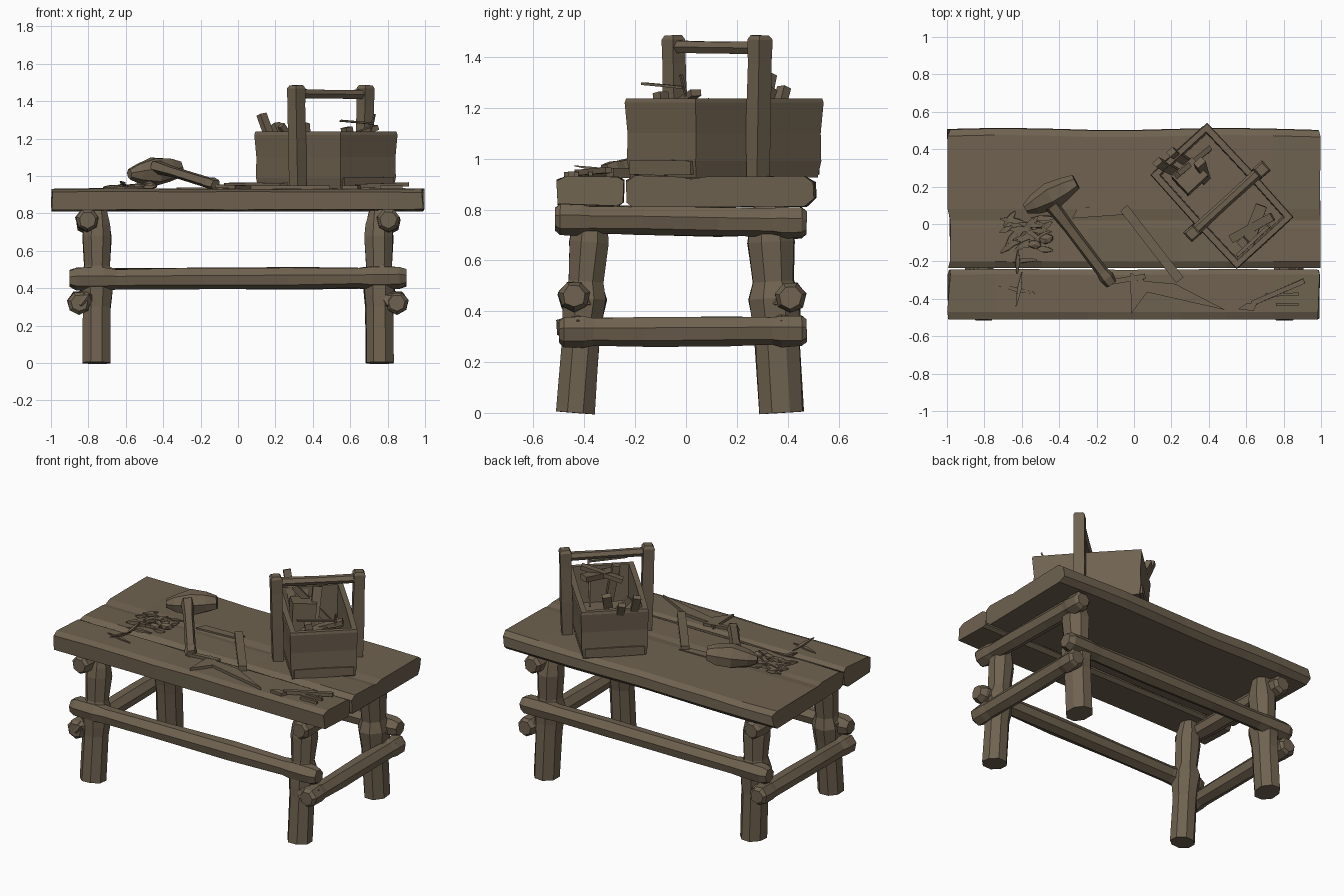
import bpy, bmesh, math, random
from mathutils import Vector, Matrix

if "Cube" in bpy.data.objects:
    bpy.data.objects.remove(bpy.data.objects["Cube"])

random.seed(4)
wood = bpy.data.materials.new("weathered brown wood")
wood.diffuse_color = (0.16, 0.123, 0.08, 1)
wood.use_nodes = True
wood.node_tree.nodes["Principled BSDF"].inputs["Base Color"].default_value = wood.diffuse_color


def finish(bm, name):
    bmesh.ops.recalc_face_normals(bm, faces=bm.faces)
    me = bpy.data.meshes.new(name)
    bm.to_mesh(me)
    bm.free()
    me.materials.append(wood)
    ob = bpy.data.objects.new(name, me)
    bpy.context.collection.objects.link(ob)
    return ob


def loft(name, rings):
    """Skin a list of closed rings and cap both ends."""
    bm = bmesh.new()
    vs = [[bm.verts.new(p) for p in r] for r in rings]
    n = len(vs[0])
    for a, b in zip(vs, vs[1:]):
        for i in range(n):
            bm.faces.new((a[i], a[(i + 1) % n], b[(i + 1) % n], b[i]))
    bm.faces.new(vs[0])
    bm.faces.new(vs[-1])
    return finish(bm, name)


def log(name, a, b, stations, sides=8, jit=0.06, ry=1.0, up=(0, 0, 1), rot=0.5):
    """Rough-hewn pole from a to b; stations are (fraction, radius)."""
    a, b = Vector(a), Vector(b)
    d = (b - a).normalized()
    u = Vector(up)
    u = (u - d * u.dot(d)).normalized()
    w = d.cross(u)
    rings = []
    for t, r in stations:
        c = a.lerp(b, t)
        ring = []
        for i in range(sides):
            k = (i + rot) * 2 * math.pi / sides
            q = r * random.uniform(1 - jit, 1 + jit) / math.cos(math.pi / sides) ** 0.7
            ring.append(c + u * q * math.cos(k) + w * q * ry * math.sin(k))
        rings.append(ring)
    return loft(name, rings)


def stick(name, a, b, w, h, jit=0.08):
    """Four-sided bar of width w and height h."""
    r = h / 2
    return log(name, a, b, [(0, r), (0.5, r), (1, r)], 4, jit, w / h,
               (0, 0, 1) if abs(b[2] - a[2]) < 0.15 else (0.67, -0.74, 0))


def plate(name, pts, z, th):
    """Thin flat outline lying on the table."""
    return loft(name, [[Vector((x, y, z + d)) for x, y in pts] for d in (0, th)])


def rock(name, loc, scale, angle=0, jit=0.12):
    bm = bmesh.new()
    bmesh.ops.create_icosphere(bm, subdivisions=1, radius=1)
    for v in bm.verts:
        v.co *= random.uniform(1 - jit, 1 + jit)
    bm.transform(Matrix.Translation(loc) @ Matrix.Rotation(angle, 4, 'Z') @ Matrix.Diagonal((*scale, 1)))
    return finish(bm, name)


# Table top planks: end profile swept along x with a wandering edge
def plank(name, profile, wander):
    rings = []
    for i in range(9):
        x = -0.99 + 1.98 * i / 8
        s = wander * math.sin(i * 1.3)
        mid = sum(p[0] for p in profile) / len(profile)
        ring = []
        for y, z in profile:
            dx = random.uniform(-0.01, 0.01) if i in (0, 8) else 0
            ring.append(Vector((x + dx, y + (s if y > mid else 0), z + random.uniform(-0.003, 0.003))))
        rings.append(ring)
    return loft(name, rings)


plank("front_plank", [(-0.505, 0.82), (-0.51, 0.915), (-0.47, 0.93), (-0.27, 0.93),
                      (-0.243, 0.915), (-0.246, 0.83), (-0.27, 0.812)], 0.002)
plank("back_plank", [(-0.21, 0.812), (-0.234, 0.83), (-0.236, 0.912), (-0.2, 0.932), (-0.02, 0.928), (0.02, 0.922),
                     (0.08, 0.93), (0.47, 0.93), (0.505, 0.905), (0.508, 0.845), (0.47, 0.812)], 0.006)

# Legs, leaning inwards, swollen where they meet the rails
leg_st = [(0, .075), (.36, .074), (.44, .08), (.55, .088), (.63, .068), (.82, .078), (.9, .07), (1, .05)]
for s in (-1, 1):
    side = "left" if s < 0 else "right"
    log(f"front_leg_{side}", (s * .757, -.435, 0), (s * .752, -.37, .82), leg_st, 8, .05, 1.0, (1, 0, 0))
    log(f"back_leg_{side}", (s * .757, .375, 0), (s * .752, .325, .82), leg_st, 8, .05, 1.18, (1, 0, 0))

# Rails and cross beams
rail = [(0, .042), (.02, .058), (.1, .06), (.14, .052), (.35, .055), (.65, .056), (.86, .052), (.9, .06), (.98, .058), (1, .042)]
log("front_rail", (-.9, -.44, .45), (.9, -.44, .46), rail, 7)
log("back_rail", (-.9, .41, .455), (.9, .41, .455), rail, 7)
for s in (-1, 1):
    side = "left" if s < 0 else "right"
    log(f"upper_beam_{side}", (s * .805, -.515, .765), (s * .805, .475, .75), rail, 7)
    log(f"lower_beam_{side}", (s * .85, -.5, .32), (s * .85, .475, .325), rail, 7)
    # Lumpy joints
    for y in (-.415, .385):
        rock("rail_joint", (s * .77, y, .455), (.1, .075, .062))
        rock("beam_joint", (s * .82, y - .01, .335), (.075, .09, .06))

# Tool box, open on top, in its own rotated frame
BOX = Matrix.Translation((.47, .15, 0)) @ Matrix.Rotation(math.radians(-47.5), 4, 'Z')


def bx(x, y, z):
    return tuple(BOX @ Vector((x, y, z)))


def tray_ring(hx, hy, z):
    return [BOX @ Vector((a * hx, b * hy, z)) for a, b in ((-1, -1), (0, -1.02), (1, -1), (1, 1), (0, 1.02), (-1, 1))]


loft("tool_box", [tray_ring(.325, .19, .925), tray_ring(.335, .2, .99), tray_ring(.332, .2, 1.1), tray_ring(.342, .206, 1.22),
                  tray_ring(.338, .202, 1.237), tray_ring(.31, .17, 1.237), tray_ring(.3, .165, 1.0)])
# Raised boards on the box ends and back
for s in (-1, 1):
    log("box_end_board", bx(s * .334, -.18, .965), bx(s * .334, .18, .965), [(0, .03), (.5, .034), (1, .03)], 4, .05, .35)

# Handle posts and grip
post = [(0, .036), (.4, .039), (.8, .037), (.97, .038), (1, .028)]
for s in (-1, 1):
    log("handle_post", bx(.04, s * .238, .925), bx(.04, s * .252, 1.485), post, 4, .05, 1.0, (.67, -.74, 0))
log("handle_grip", bx(.04, -.26, 1.44), bx(.04, .26, 1.435), [(0, .026), (.5, .024), (1, .026)], 6, .05)

# Odds and ends inside the box
stick("box_stick", (.24, .27, 1.01), (.125, .33, 1.33), .05, .035)
stick("box_stick", (.3, .32, 1.02), (.2, .385, 1.28), .05, .04)
stick("box_stick", (.38, .24, 1.02), (.35, .33, 1.28), .06, .04)
stick("box_block", (.3, .24, 1.02), (.3, .26, 1.2), .16, .14)
stick("box_stick", (.4, .4, 1.02), (.23, .26, 1.27), .04, .03)
stick("box_tool", (.62, -.08, 1.02), (.58, -.1, 1.26), .05, .05)
stick("box_tool", (.66, .06, 1.02), (.73, -.02, 1.33), .012, .012)
stick("box_tool", (.55, -.17, 1.295), (.72, -.01, 1.28), .02, .012)
stick("box_tool", (.52, -.08, 1.18), (.74, .04, 1.26), .05, .03)
stick("box_tool", (.6, -.13, 1.2), (.68, .1, 1.22), .07, .04)

# Mallet: faceted head and slanting handle
log("mallet_head", (-.58, .08, 1.01), (-.31, .225, 1.035), [(0, .025), (.18, .05), (.5, .075), (.8, .06), (1, .04)], 7, .1, 1.0)
log("mallet_handle", (-.44, .1, 1.05), (-.12, -.32, .952), [(0, .032), (.3, .026), (.85, .026), (.92, .032), (1, .026)], 5, .06, 1.1)
stick("mallet_wedge", (-.12, -.31, .945), (.06, -.28, .94), .03, .02)

# Loose batten and a cutting tool with flared blade
stick("batten", (-.055, .085, .943), (.245, -.3, .943), .055, .045, .05)
plate("blade", [(-.02, -.26), (-.015, -.48), (.07, -.365), (.49, -.46), (.22, -.32), (.06, -.305)], .93, .018)
plate("flat_scrap", [(-.33, .03), (-.3, .09), (-.02, .1), (-.05, .05)], .928, .01)

# Chisel and pegs at the front right corner
stick("chisel", (.63, -.425, .945), (.91, -.305, .955), .03, .025)
plate("chisel_tip", [(.555, -.455), (.64, -.465), (.66, -.42), (.6, -.425)], .93, .02)
stick("peg", (.7, -.38, .94), (.88, -.375, .94), .018, .018)
stick("peg", (.76, -.43, .94), (.88, -.43, .94), .018, .018)

# Wood shavings beside the mallet
for i in range(20):
    c = Vector((random.uniform(-.7, -.46), random.uniform(-.14, .05), .94))
    k = random.uniform(-.6, 1.0)
    d = Vector((math.cos(k), math.sin(k), random.uniform(-.05, .25))) * random.uniform(.04, .075)
    log("shaving", c - d * .8, c + d, [(0, .003), (.4, .012), (.7, .01), (1, .002)], 4, .2, 1.4)
for a, b in (((-.625, -.27, .935), (-.62, -.14, .96)), ((-.72, -.33, .935), (-.53, -.37, .935)),
             ((-.68, -.2, .935), (-.5, -.19, .94)), ((-.63, -.44, .972), (-.6, -.26, .945))):
    log("splinter", a, b, [(0, .002), (.5, .008), (1, .002)], 4, .2, 1.6)
rock("chip", (-.47, -.08, .95), (.045, .03, .025), .4)
rock("chip", (-.53, -.11, .945), (.04, .025, .02), -.2)
